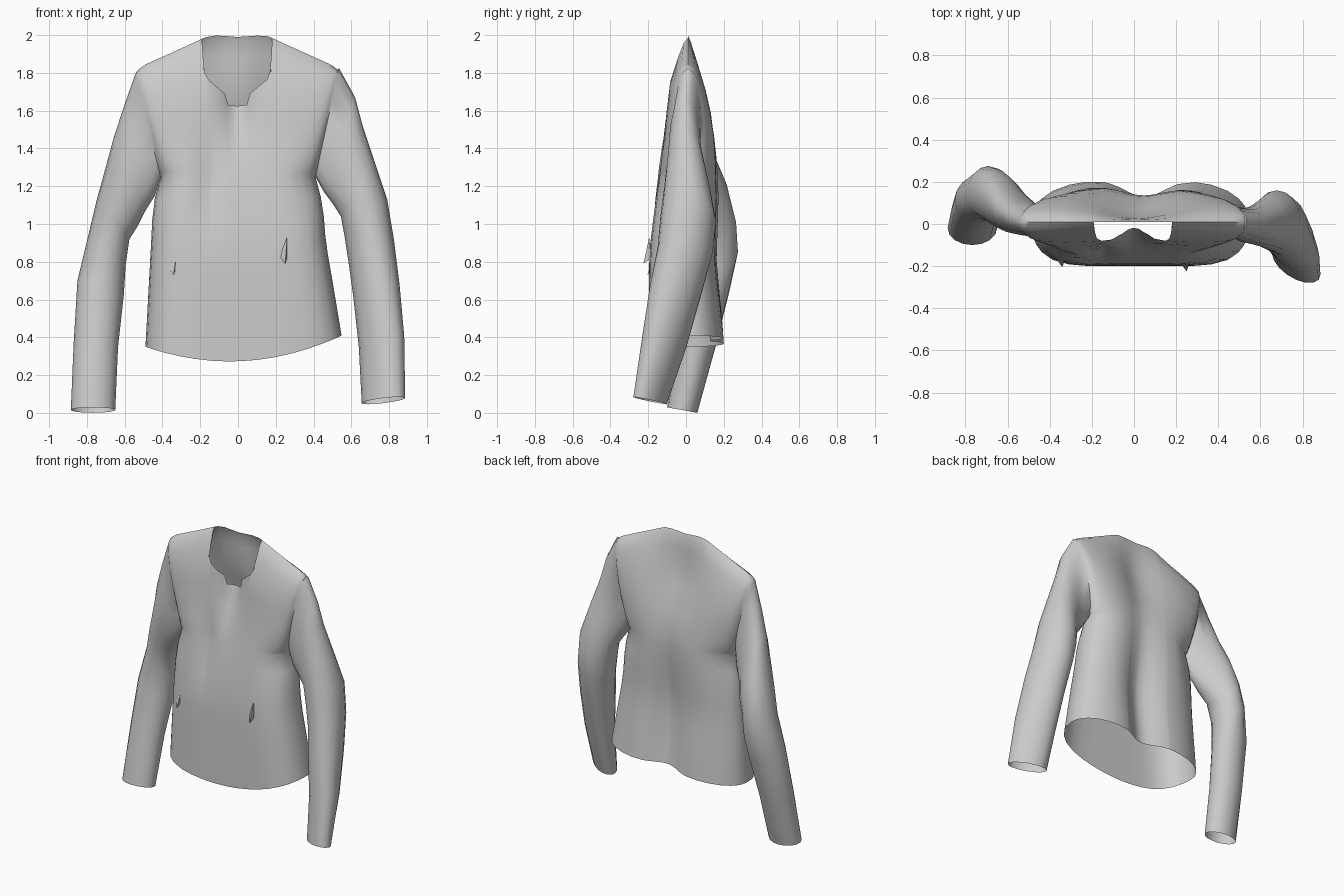
import bpy, bmesh, math
from mathutils import Vector

cube = bpy.data.objects.get("Cube")
if cube:
    bpy.data.objects.remove(cube)

cloth = bpy.data.materials.new("grey_cloth")
cloth.use_nodes = True
GREY = (0.6, 0.6, 0.6, 1)
cloth.diffuse_color = GREY
cloth.node_tree.nodes["Principled BSDF"].inputs["Base Color"].default_value = GREY

N = 8            # rows from armpit to shoulder
LOW = 8          # rows from hem to armpit
ARMPIT, SEAM_Y = 1.25, 0.01


def lerp(a, b, t):
    return a + (b - a) * t


def interp(points, v):
    """Piecewise linear lookup in a list of (key, value)."""
    for (a, p), (b, q) in zip(points, points[1:]):
        if v <= b:
            return lerp(p, q, max(0, (v - a) / (b - a)))
    return points[-1][1]


# Sleeve rings: outer x, outer z, inner x, inner z, front y, back y, forward turn
LEFT_SLEEVE = [
    (.535, 1.825, .41, 1.25, -.06, .08, 0), (.62, 1.67, .455, 1.17, -.09, .075, 0),
    (.66, 1.52, .5, 1.11, -.1, .09, 0), (.72, 1.34, .545, 1.04, -.115, .125, 0),
    (.79, 1.13, .565, .93, -.135, .16, 0), (.825, .92, .585, .8, -.15, .14, .02),
    (.855, .68, .61, .62, -.19, .08, .05), (.88, .4, .64, .35, -.225, -.005, .08),
    (.885, .07, .655, .06, -.265, -.115, .1)]
RIGHT_SLEEVE = [
    (.545, 1.79, .41, 1.25, -.06, .08, 0), (.605, 1.62, .44, 1.15, -.055, .12, 0),
    (.66, 1.45, .49, 1.07, -.045, .17, 0), (.695, 1.32, .53, .99, -.03, .225, 0),
    (.75, 1.12, .575, .92, 0, .265, 0), (.79, .95, .595, .78, .02, .275, 0),
    (.85, .7, .605, .62, .01, .23, 0), (.87, .37, .635, .35, -.045, .155, 0),
    (.885, .015, .65, .015, -.1, .06, 0)]

# Body outline and depth profiles by height, neckline by position
LEFT_EDGE = [(.4, .55), (.7, .5), (.9, .465), (1.1, .45), (1.25, .41)]
RIGHT_EDGE = [(.35, .49), (.9, .46), (1.1, .45), (1.25, .41)]
FRONT = [(.3, -.2), (.85, -.195), (1.2, -.155), (1.5, -.115), (1.75, -.1), (2, -.04)]
BACK = [(.4, .21), (.8, .17), (1.2, .18), (1.55, .155), (1.8, .11), (2, .06)]
SEAM = [(0, 1.99), (.14, 2), (.18, 1.985), (.3, 1.93), (.5, 1.84), (.545, 1.8)]
NECK = [(0, 1.625), (.1, 1.63), (.13, 1.69), (.3, 1.76), (.33, 1.8), (.345, 2.1)]
# Cloth folds: x, z, width, height, shift in y
FRONT_FOLDS = [(0, 1.68, .08, .2, .08), (0, 1.45, .2, .3, .02), (-.15, 1.2, .05, .2, .03),
               (.4, 1.2, .08, .1, .03), (-.3, 1.25, .07, .2, -.01)]
BACK_FOLDS = [(.05, .6, .13, .7, -.09), (0, 1.72, .2, .25, -.08),
              (-.36, 1.15, .05, .2, -.03)]

half = [.05, .1, .13, .2, .3, .33, .345, .5, .65, .8, .9, .95, .985, 1]
COLUMNS = [-u for u in reversed(half)] + [0] + half

bm = bmesh.new()
cache = {}


def vert(p):
    """Return the vertex at p, sharing it between parts that meet."""
    key = tuple(round(c, 4) for c in p)
    if key not in cache:
        cache[key] = bm.verts.new(p)
    return cache[key]


def skin(rows, closed=False):
    """Cover rows of points with faces, dropping collapsed ones."""
    grid = [[vert(p) for p in row] for row in rows]
    for a, b in zip(grid, grid[1:]):
        for i in range(len(a) if closed else len(a) - 1):
            j = (i + 1) % len(a)
            corners = list(dict.fromkeys((a[i], a[j], b[j], b[i])))
            if len(corners) > 2 and not bm.faces.get(corners):
                bm.faces.new(corners)


def ring_point(ring, side, k, tilt=0):
    xo, zo, xi, zi, yf, yb, turn = ring
    angle = math.pi * k / N
    h = (1 - math.cos(angle)) / 2
    dy = -math.sin(angle) * (yb - yf) / 2 - turn * (h - .5)
    return Vector((side * lerp(xi, xo, h), (yf + yb) / 2 + dy, lerp(zi, zo, h) - tilt * dy))


def body_point(u, row, back):
    """Point on the front or back panel."""
    across = (u + 1) / 2
    edge_y, closing = SEAM_Y, 1
    if row <= LOW:
        hem = .38 + .03 * u if back else .275 + .105 * u * u + .03 * u
        z = lerp(hem, ARMPIT, row / LOW)
        x = lerp(-interp(RIGHT_EDGE, z), interp(LEFT_EDGE, z), across)
    else:
        k = row - LOW
        ends = [ring_point(r[0], s, 2 * N - k if back else k)
                for r, s in ((RIGHT_SLEEVE, -1), (LEFT_SLEEVE, 1))]
        if abs(u) == 1:
            return ends[u > 0]
        x = lerp(ends[0].x, ends[1].x, across)
        top = interp(SEAM, abs(x))
        z = lerp(ARMPIT, top, (1 - math.cos(math.pi * k / N)) / 2)
        if not back:
            z = min(z, interp(NECK, abs(u)))
        closing = math.sqrt(max(0, 1 - ((z - ARMPIT) / (top - ARMPIT)) ** 4))
        edge_y = ends[u > 0].y
    middle = lerp(SEAM_Y, interp(BACK if back else FRONT, z), closing)
    bulge = math.sqrt(1 - abs(u) ** (3.5 if back else 6))
    y = lerp(edge_y, middle, bulge)
    for fx, fz, w, h, d in (BACK_FOLDS if back else FRONT_FOLDS):
        y += d * bulge * closing * math.exp(-((x - fx) / w) ** 2 - ((z - fz) / h) ** 2)
    return Vector((x, y, z))


# Front and back panels, joined at the sides and shoulders
for back in (False, True):
    skin([[body_point(u, r, back) for u in COLUMNS] for r in range(LOW + N + 1)])

# Sleeves, growing from the armholes to open cuffs
for sleeve, side in ((LEFT_SLEEVE, 1), (RIGHT_SLEEVE, -1)):
    last = len(sleeve) - 1
    skin([[ring_point(r, side, k, .18 * i / last) for k in range(2 * N)]
          for i, r in enumerate(sleeve)], closed=True)

bmesh.ops.recalc_face_normals(bm, faces=bm.faces)


def finish(name, mesh_data):
    mesh = bpy.data.meshes.new(name)
    mesh_data.to_mesh(mesh)
    mesh_data.free()
    mesh.materials.append(cloth)
    obj = bpy.data.objects.new(name, mesh)
    bpy.context.collection.objects.link(obj)
    bpy.ops.object.select_all(action='DESELECT')
    obj.select_set(True)
    bpy.context.view_layer.objects.active = obj
    bpy.ops.object.shade_smooth_by_angle(angle=math.radians(60))


finish("long_sleeved_top", bm)

# Small pinched pocket folds on the front
for name, x, z, size, tip_y in (("left_pocket_fold", .25, .79, .14, -.225),
                                ("right_pocket_fold", -.34, .73, .09, -.205)):
    fold = bmesh.new()
    tip, top, inner, outer = [fold.verts.new(p) for p in (
        (x, tip_y, z), (x + .01, tip_y + .03, z + size),
        (x - .03, tip_y + .04, z + .04), (x + .01, tip_y + .04, z + .03))]
    for face in ((tip, top, inner), (tip, outer, top)):
        fold.faces.new(face)
    finish(name, fold)
